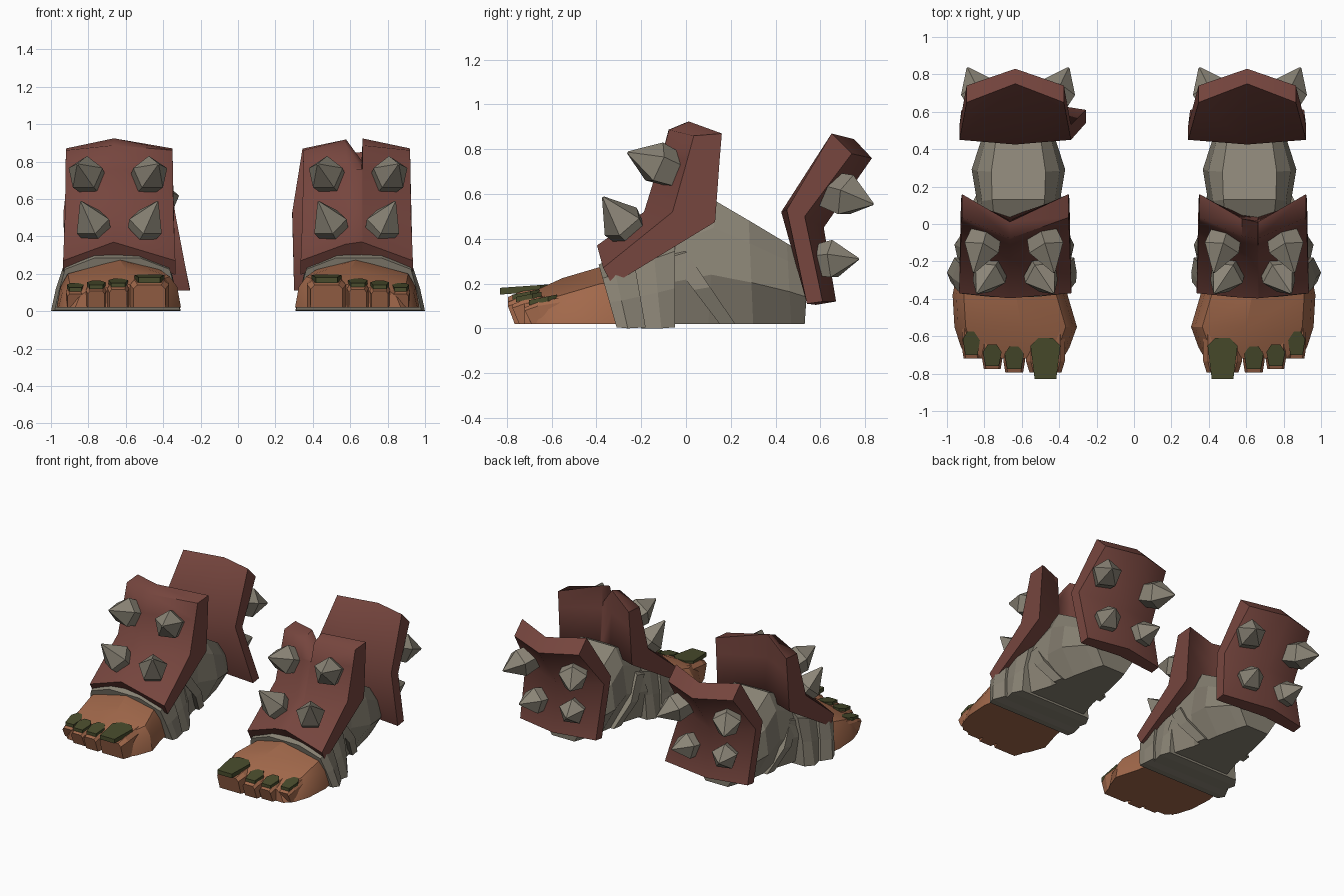
import bpy, bmesh, math
from mathutils import Vector

if "Cube" in bpy.data.objects:
    bpy.data.objects.remove(bpy.data.objects["Cube"])


def material(name, rgb):
    m = bpy.data.materials.new(name)
    m.diffuse_color = (*rgb, 1)
    m.use_nodes = True
    m.node_tree.nodes["Principled BSDF"].inputs["Base Color"].default_value = m.diffuse_color
    return m


SKIN = material("tan skin", (0.36, 0.14, 0.07))
WRAP = material("grey cloth", (0.25, 0.225, 0.175))
LEATHER = material("maroon leather", (0.18, 0.06, 0.048))
NAIL = material("olive nail", (0.065, 0.07, 0.025))
SPIKE = material("grey bone", (0.26, 0.235, 0.185))


def loft(name, sections, mat, s, smooth=0):
    """Skin closed loops of equal length, cap both ends; s mirrors x."""
    bm = bmesh.new()
    loops = [[bm.verts.new((p[0] * s, p[1], p[2])) for p in sec] for sec in sections]
    n = len(loops[0])
    for a, b in zip(loops, loops[1:]):
        for i in range(n):
            j = (i + 1) % n
            bm.faces.new((a[i], a[j], b[j], b[i]))
    bm.faces.new(loops[0])
    bm.faces.new(loops[-1])
    bmesh.ops.remove_doubles(bm, verts=bm.verts, dist=0.0005)
    bmesh.ops.recalc_face_normals(bm, faces=bm.faces)
    me = bpy.data.meshes.new(name)
    bm.to_mesh(me)
    bm.free()
    me.materials.append(mat)
    ob = bpy.data.objects.new(name, me)
    bpy.context.collection.objects.link(ob)
    if smooth:
        bpy.ops.object.select_all(action='DESELECT')
        ob.select_set(True)
        bpy.context.view_layer.objects.active = ob
        bpy.ops.object.shade_smooth_by_angle(angle=math.radians(smooth))
    return ob


def wrap_ring(yb, yt, h, wb, wm, ws, wt, cx=0.618, z0=0.02):
    """Faceted cloth cross-section, leaning from yb at the bottom to yt at the top."""
    half = [(wb, 0), (wm, 0.4), (ws, 0.78), (wt, 1)]
    pts = [(w, t) for w, t in half] + [(-w, t) for w, t in reversed(half)]
    return [(cx + w, yb + (yt - yb) * t, z0 + (h - z0) * t) for w, t in pts]


def guard(name, cx, rows, cols, s, notch=None, flare=0.0):
    """Bent plate: rows hold (half width, outer mid, outer side, inner mid, inner side)."""
    sections = []
    for u in cols:
        t = 1 - abs(u)
        outer, inner = [], []
        for k, (hw, om, os_, im, is_) in enumerate(rows):
            x = cx + u * hw - (flare if k == 0 and u == -1 else 0)
            dz = (notch or {}).get(u, 0) if k == len(rows) - 1 else 0
            for dst, m, e in ((outer, om, os_), (inner, im, is_)):
                dst.append((x, e[0] + (m[0] - e[0]) * t, e[1] + (m[1] - e[1]) * t + dz))
        sections.append(outer + inner[::-1])
    loft(name, sections, LEATHER, s, 60)


def spike(name, base, tip, r, s, belly):
    """Five-sided thorn with its widest ring at the belly fraction."""
    b, d = Vector(base), Vector(tip) - Vector(base)
    q = d.to_track_quat('Z', 'Y')
    secs = []
    for f, k in ((-0.15, 0.85), (belly, 1.0), (1.0, 0.06)):
        secs.append([b + d * f + q @ Vector((r * k * math.cos(a), r * k * math.sin(a), 0))
                     for a in (i * math.tau / 5 + math.pi / 2 for i in range(5))])
    loft(name, secs, SPIKE, s)


def foot_section(y, xl, xr, zl, zr, zc):
    xc = xl + (xr - xl) * 0.45
    return [(xl, y, 0.02), (xr, y, 0.02), (xr - 0.02, y, zr * 0.65), (xr - 0.06, y, zr),
            (xc, y, zc), (xl + 0.06, y, zl), (xl + 0.02, y, zl * 0.7)]


def build_foot(side, s):
    # bare forefoot
    loft(side + "_forefoot", [
        foot_section(-0.28, 0.37, 0.95, 0.22, 0.20, 0.285),
        foot_section(-0.38, 0.355, 0.97, 0.22, 0.20, 0.275),
        foot_section(-0.55, 0.305, 0.96, 0.185, 0.15, 0.225),
        foot_section(-0.66, 0.345, 0.925, 0.17, 0.12, 0.175),
        foot_section(-0.72, 0.38, 0.87, 0.155, 0.11, 0.14)], SKIN, s, 25)

    # toes with a nail on each: left x, right x, tip y, top z, nail back y, nail tip y
    toes = [(0.37, 0.577, -0.795, 0.165, -0.61, -0.83),
            (0.583, 0.698, -0.795, 0.142, -0.655, -0.775),
            (0.703, 0.813, -0.775, 0.132, -0.645, -0.76),
            (0.818, 0.92, -0.72, 0.118, -0.575, -0.70)]
    for i, (a, b, y, z, nb, nt) in enumerate(toes):
        m, h = (a + b) / 2, (b - a) / 2

        def ring(yt, yb, k, zz):
            return [(m - h * k, yb, 0.02), (m + h * k, yb, 0.02), (m + h * k, yt, zz * 0.85),
                    (m + h * k * 0.75, yt, zz), (m - h * k * 0.75, yt, zz),
                    (m - h * k, yt, zz * 0.85)]
        loft(f"{side}_toe_{i + 1}", [ring(-0.5, -0.5, 1, z + 0.03),
                                     ring(y + 0.06, y + 0.08, 1, z),
                                     ring(y, y + 0.03, 0.82, z - 0.025)], SKIN, s)
        h = min(0.08, h * 0.9)
        shape = [(-0.5, nb), (0.5, nb), (1, nb - 0.04), (0.72, nt), (-0.72, nt), (-1, nb - 0.04)]
        lift, tilt = (0.016, 0.07) if i == 0 else (0.008, 0.2)
        loft(f"{side}_nail_{i + 1}",
             [[(m + h * u, y2, z + dz + (y2 - nt) * tilt) for u, y2 in shape]
              for dz in (-0.014, lift)], NAIL, s)

    # cloth bands round the instep
    loft(side + "_front_band", [
        wrap_ring(-0.31, -0.39, 0.285, 0.335, 0.31, 0.28, 0.12, 0.645, 0.005),
        wrap_ring(-0.26, -0.33, 0.31, 0.347, 0.32, 0.28, 0.12, 0.653, 0),
        wrap_ring(-0.18, -0.24, 0.35, 0.32, 0.30, 0.27, 0.12, 0.64, 0.005)], WRAP, s)
    loft(side + "_middle_band", [
        wrap_ring(-0.20, -0.24, 0.35, 0.30, 0.285, 0.25, 0.11, 0.64, 0),
        wrap_ring(-0.11, -0.15, 0.40, 0.32, 0.285, 0.25, 0.12, 0.64, 0),
        wrap_ring(-0.05, -0.05, 0.44, 0.285, 0.27, 0.23, 0.12, 0.635, 0.005)], WRAP, s)

    # wrapped ankle and heel
    loft(side + "_heel_wrap", [
        wrap_ring(-0.08, -0.06, 0.48, 0.235, 0.26, 0.20, 0.12),
        wrap_ring(0.10, 0.13, 0.57, 0.18, 0.22, 0.195, 0.14),
        wrap_ring(0.30, 0.28, 0.482, 0.15, 0.25, 0.22, 0.145),
        wrap_ring(0.47, 0.45, 0.38, 0.11, 0.195, 0.175, 0.12),
        wrap_ring(0.53, 0.55, 0.32, 0.09, 0.16, 0.14, 0.09)], WRAP, s)
    # diagonal strap across the ankle
    loft(side + "_diagonal_strap", [
        wrap_ring(0.15, -0.14, 0.40, 0.20, 0.255, 0.23, 0.1),
        wrap_ring(0.22, -0.06, 0.43, 0.19, 0.25, 0.225, 0.1)], WRAP, s)

    # shin guard, split at the top on one foot
    front_rows = [
        (0.30, (-0.40, 0.38), (-0.37, 0.27), (-0.34, 0.295), (-0.33, 0.195)),
        (0.29, (-0.20, 0.52), (-0.06, 0.52), (0.03, 0.48), (0.13, 0.475)),
        (0.287, (-0.125, 0.76), (0.005, 0.75), (0.005, 0.76), (0.15, 0.75)),
        (0.285, (-0.09, 0.89), (0.035, 0.86), (-0.005, 0.93), (0.16, 0.87))]
    if s > 0:
        guard(side + "_shin_guard", 0.635, front_rows, (-1, -0.2, 0.09, 0.11, 1), s,
              {0.09: -0.12})
    else:
        guard(side + "_shin_guard", 0.635, front_rows, (-1, 0.1, 1), s)

    # heel guard, wider at one lower corner on the other foot
    mid = 0.315 if s > 0 else 0.298
    back_rows = [
        (mid - 0.01, (0.67, 0.12), (0.61, 0.12), (0.58, 0.105), (0.54, 0.11)),
        (mid, (0.615, 0.45), (0.53, 0.50), (0.425, 0.52), (0.45, 0.53)),
        (0.26, (0.83, 0.76), (0.74, 0.78), (0.75, 0.845), (0.65, 0.87))]
    cx = 0.605 if s > 0 else 0.635
    guard(side + "_heel_guard", cx, back_rows, (-1, 0, 1), s, None, 0.09 if s < 0 else 0)

    # thorns, in mirrored pairs on both guards
    for e, edge in ((-1, "inner"), (1, "outer")):
        for name, cx, dx, y, z, tx, ty, tz, r, belly in (
                ("upper_shin", 0.642, 0.155, -0.07, 0.71, 0.215, -0.26, 0.785, 0.1, 0.35),
                ("lower_shin", 0.635, 0.135, -0.265, 0.45, 0.205, -0.37, 0.585, 0.1, 0.15),
                ("upper_heel", 0.62, 0.18, 0.65, 0.61, 0.27, 0.835, 0.555, 0.1, 0.4),
                ("lower_heel", 0.615, 0.14, 0.61, 0.30, 0.19, 0.77, 0.31, 0.092, 0.3)):
            spike(f"{side}_{name}_{edge}_spike", (cx + e * dx, y, z),
                  (cx + e * tx, ty, tz), r, s, belly)


build_foot("right", 1)
build_foot("left", -1)
